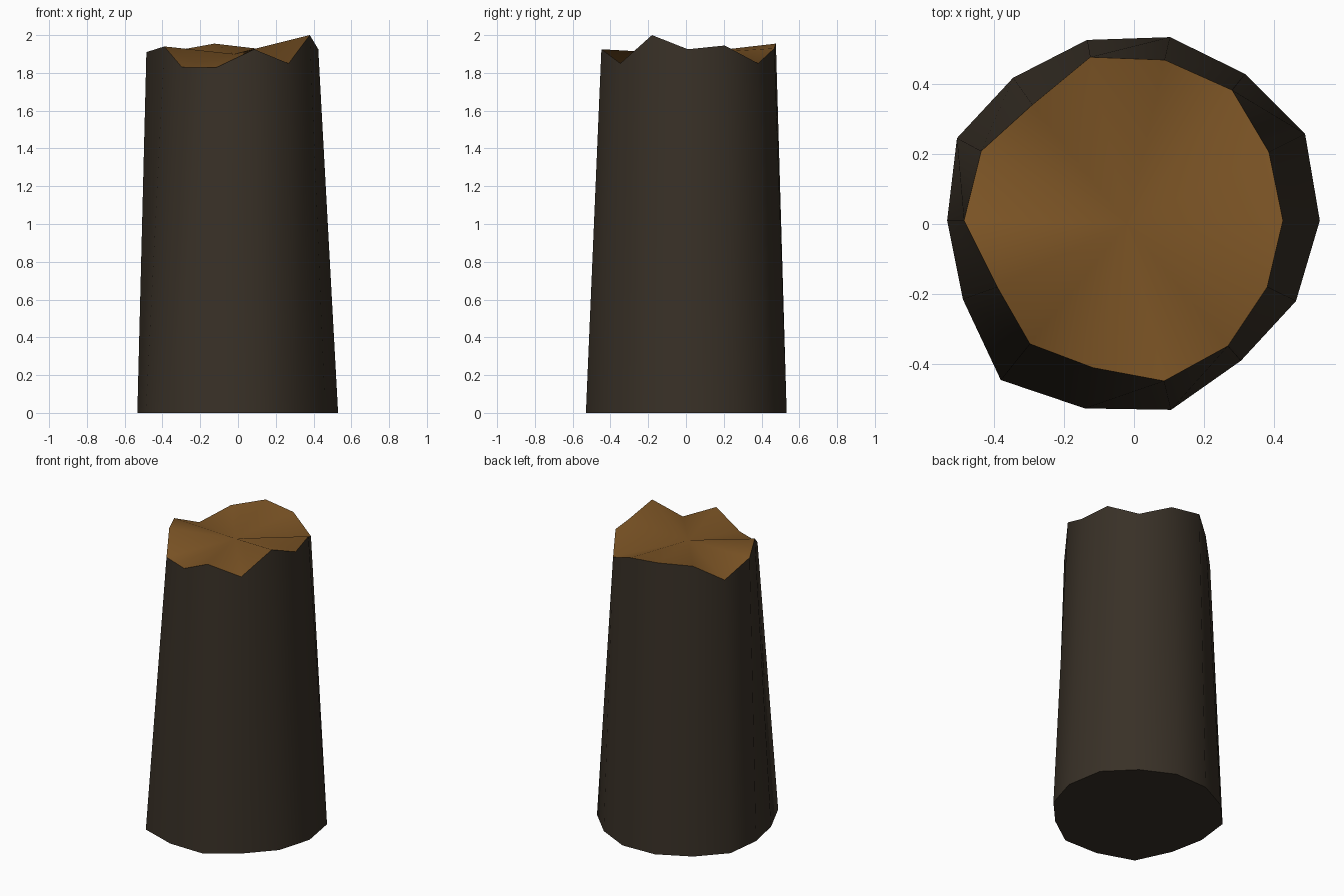
import bpy, bmesh

if "Cube" in bpy.data.objects:
    bpy.data.objects.remove(bpy.data.objects["Cube"])


def material(name, rgb):
    m = bpy.data.materials.new(name)
    m.diffuse_color = (*rgb, 1)
    m.use_nodes = True
    m.node_tree.nodes["Principled BSDF"].inputs["Base Color"].default_value = m.diffuse_color
    return m


# Irregular 14-sided outline at the ground (x, y)
BASE = [(.53, .01), (.488, .257), (.317, .428), (.103, .533), (-.134, .525),
        (-.345, .417), (-.505, .245), (-.533, .01), (-.488, -.215),
        (-.38, -.445), (-.14, -.526), (.106, -.53), (.305, -.39), (.462, -.22)]
# Jagged broken rim (x, y, z)
RIM = [(.425, .01, 1.925), (.385, .205, 1.945), (.28, .382, 1.85),
       (.088, .468, 1.93), (-.125, .476, 1.955), (-.29, .34, 1.925),
       (-.436, .208, 1.82), (-.485, .01, 1.91), (-.39, -.18, 1.94),
       (-.297, -.342, 1.83), (-.117, -.41, 1.828), (.086, -.448, 1.925),
       (.268, -.348, 1.85), (.38, -.18, 2.0)]

bm = bmesh.new()
low = [bm.verts.new((x, y, 0)) for x, y in BASE]
top = [bm.verts.new(p) for p in RIM]
centre = bm.verts.new((-.02, 0, 1.9))
n = len(low)

for i in range(n):
    j = (i + 1) % n
    # bark wall
    bm.faces.new((low[i], low[j], top[j], top[i])).smooth = True
    # broken wood, fanned to the heart of the trunk
    wood = bm.faces.new((top[i], top[j], centre))
    wood.smooth = True
    wood.material_index = 1
# underside
bm.faces.new(low[::-1])

# keep the rim and the ground edge sharp
for i in range(n):
    for ring in (low, top):
        bm.edges.get((ring[i], ring[(i + 1) % n])).smooth = False

mesh = bpy.data.meshes.new("tree_stump")
bm.to_mesh(mesh)
bm.free()
mesh.materials.append(material("dark bark", (.040, .030, .020)))
mesh.materials.append(material("bare wood", (.205, .091, .019)))
bpy.context.collection.objects.link(bpy.data.objects.new("tree_stump", mesh))
